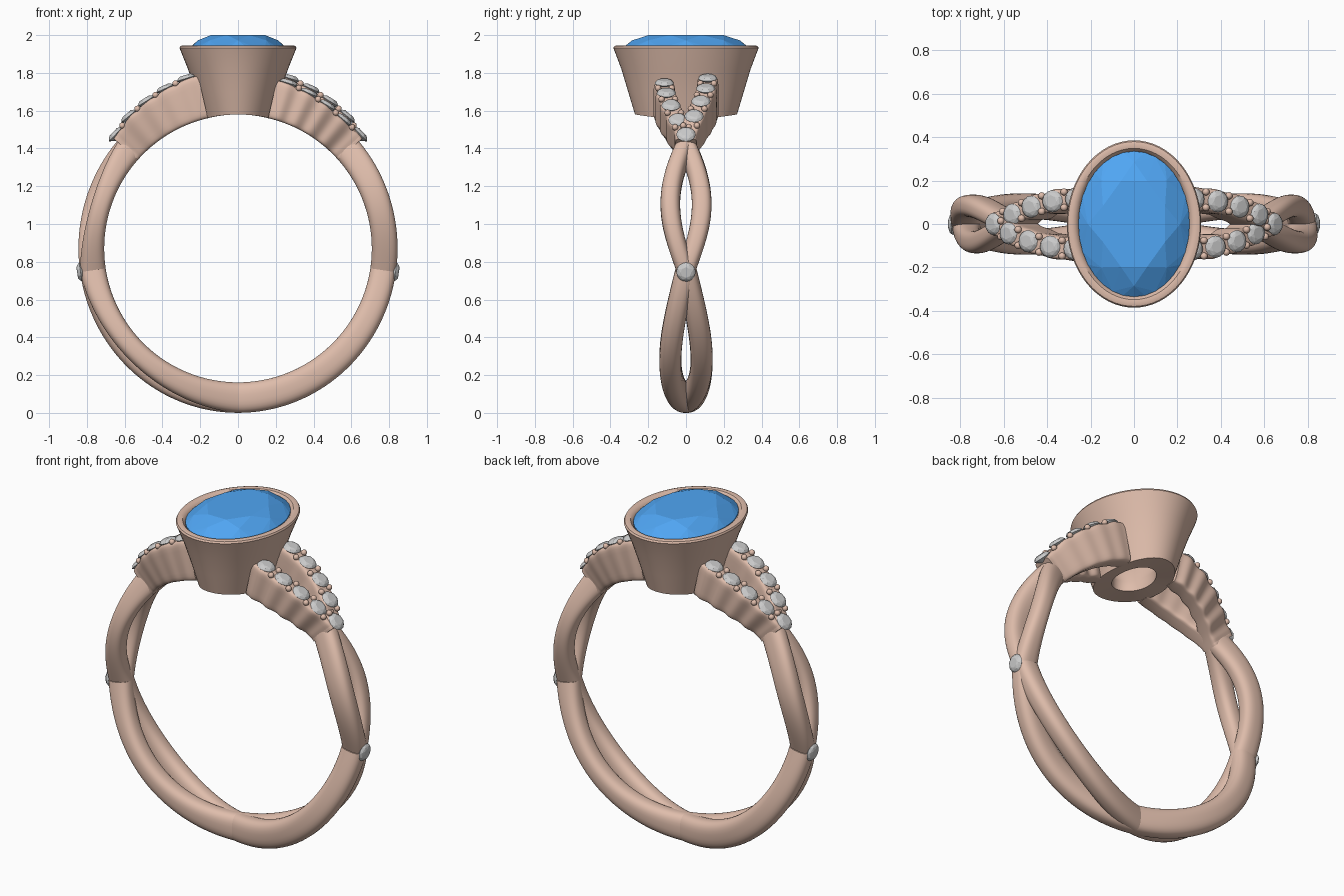
import bpy, bmesh, math
from mathutils import Matrix, Vector

if "Cube" in bpy.data.objects:
    bpy.data.objects.remove(bpy.data.objects["Cube"])

CZ = 0.87       # height of the finger-hole centre
RIN = 0.708     # finger-hole radius


def material(name, rgb):
    m = bpy.data.materials.new(name)
    m.diffuse_color = (*rgb, 1)
    m.use_nodes = True
    m.node_tree.nodes["Principled BSDF"].inputs["Base Color"].default_value = m.diffuse_color
    return m


GOLD = material("rose_gold", (0.74, 0.51, 0.41))
BLUE = material("blue_stone", (0.08, 0.38, 0.9))


def finish(name, bm, mat=None, smooth=None):
    bmesh.ops.recalc_face_normals(bm, faces=bm.faces)
    me = bpy.data.meshes.new(name)
    bm.to_mesh(me)
    bm.free()
    ob = bpy.data.objects.new(name, me)
    bpy.context.collection.objects.link(ob)
    if mat:
        me.materials.append(mat)
    if smooth:
        bpy.ops.object.select_all(action='DESELECT')
        bpy.context.view_layer.objects.active = ob
        ob.select_set(True)
        bpy.ops.object.shade_smooth_by_angle(angle=math.radians(smooth))
    return ob


def polar(phi, r, y, side):
    # side = 1 right half, -1 the same half turned 180 degrees about z
    a = math.radians(phi)
    return Vector((side * r * math.cos(a), side * y, CZ + r * math.sin(a)))


def loft(bm, rings, caps=True, closed=False):
    n = len(rings[0])
    last = len(rings) if closed else len(rings) - 1
    for i in range(last):
        a, b = rings[i], rings[(i + 1) % len(rings)]
        for k in range(n):
            bm.faces.new((a[k], a[(k + 1) % n], b[(k + 1) % n], b[k]))
    if caps:
        bm.faces.new(rings[0])
        bm.faces.new(rings[-1])


def sweep(name, phi0, phi1, shape, side, power, steps, nsec=28):
    """shape(t, phi) gives y centre, outer radius and half width."""
    bm = bmesh.new()
    rings = []
    for i in range(steps + 1):
        t = i / steps
        phi = phi0 + (phi1 - phi0) * t
        y, rout, hw = shape(t, phi)
        rc, hr = (RIN + rout) / 2, (rout - RIN) / 2
        ring = []
        for k in range(nsec):
            a = 2 * math.pi * (k + 0.5) / nsec
            c, s = math.cos(a), math.sin(a)
            c = math.copysign(abs(c) ** (2 / power), c)
            s = math.copysign(abs(s) ** (2 / power), s)
            ring.append(bm.verts.new(polar(phi, rc + hr * s, y + hw * c, side)))
        rings.append(ring)
    loft(bm, rings)
    return finish(name, bm, GOLD, 40)


def faceted(name, rings, mat=None, matrix=None):
    """Cut stone: convex hull of (rx, ry, z, count, half-step offset) rings."""
    bm = bmesh.new()
    for rx, ry, z, n, off in rings:
        for k in range(n):
            a = 2 * math.pi * (k + off) / n
            bm.verts.new((rx * math.cos(a), ry * math.sin(a), z))
    bmesh.ops.convex_hull(bm, input=bm.verts)
    if matrix:
        bm.transform(matrix)
    return finish(name, bm, mat)


def small_stone(name, phi, r, y, side):
    p = polar(phi, r, y, side)
    q = (polar(phi, 1, 0, side) - Vector((0, 0, CZ))).to_track_quat('Z', 'Y')
    s = 0.051
    faceted(name, [(0.55 * s, 0.55 * s, 0.018, 8, 0), (0.83 * s, 0.83 * s, 0.012, 8, 0.5),
                   (s, s, 0, 16, 0), (0.005, 0.005, -0.04, 4, 0)],
            None, Matrix.Translation(p) @ q.to_matrix().to_4x4())


def arm_y(phi):
    return 0.115 * math.sin(math.pi / 2 * max(0, min(1, (phi - 43) / 31)))


def arm_r(phi, sg):
    u = (phi - 43) / 30
    return 0.882 + 0.045 * u + 0.013 * sg * min(1, max(0, u * 4))


def outer_r(phi):
    return 0.845 + 0.025 * math.sin(math.radians(phi)) ** 2


CROSS = -8.5    # angle of the side crossing
for side, label in ((1, "right"), (-1, "left")):
    for sg, pos in ((-1, "near"), (1, "far")):
        # twisted shank strands, bowing apart between crossings
        for part, a, b, hw in (("lower", -90, CROSS, 0.058), ("upper", CROSS, 44, 0.052)):
            def strand(t, phi, hw=hw, sg=sg):
                bow = math.sin(math.pi * t)
                return sg * 0.083 * bow, outer_r(phi) - (0.035 * bow if sg > 0 else 0), hw
            sweep(f"{part}_strand_{pos}_{label}", a, b, strand, side, 2.6, 40)

        # shoulder arm, scalloped between stones on the near strand
        def arm(t, phi, sg=sg):
            dip = math.sin(math.pi * (phi - 43) / 7.5) ** 2
            depth = 0.012 if sg < 0 else 0.004
            return sg * arm_y(phi), arm_r(phi, sg) - 0.006 * dip, 0.057 - depth * dip
        sweep(f"shoulder_arm_{pos}_{label}", 41.5, 77, arm, side, 7, 60)

        # shoulder stones and the metal beads holding them
        beads = bmesh.new()
        for i in range(1, 5):
            phi = 43 + 7.5 * i
            small_stone(f"shoulder_stone_{pos}_{label}_{i}", phi,
                        arm_r(phi, sg) + 0.002, sg * arm_y(phi), side)
            for w in (-0.036, 0.036):
                p = polar(phi - 3.75, arm_r(phi - 3.75, sg), sg * arm_y(phi - 3.75) + w, side)
                bmesh.ops.create_icosphere(beads, subdivisions=2, radius=0.017,
                                           matrix=Matrix.Translation(p))
        finish(f"stone_beads_{pos}_{label}", beads, GOLD, 60)

    small_stone(f"shoulder_tip_stone_{label}", 43, 0.886, 0, side)
    small_stone(f"crossing_stone_{label}", CROSS, 0.843, 0, side)

# oval bezel cup, its underside following the finger hole
profile = [(0.18, 0.27, 1.58), (0.222, 0.306, 1.70), (0.265, 0.342, 1.82), (0.305, 0.38, 1.92),
           (0.309, 0.385, 1.932), (0.304, 0.379, 1.942), (0.29, 0.366, 1.946),
           (0.272, 0.348, 1.943), (0.258, 0.337, 1.93), (0.252, 0.33, 1.915),
           (0.23, 0.305, 1.88), (0.10, 0.145, 1.64), (0.10, 0.145, 1.58)]
bm = bmesh.new()
rings = []
for rx, ry, z in profile:
    ring = []
    for k in range(64):
        a = 2 * math.pi * k / 64
        x, y = rx * math.cos(a), ry * math.sin(a)
        drop = math.sqrt(0.71 ** 2 - x * x) - 0.71 if z < 1.6 else 0
        ring.append(bm.verts.new((x, y, z + drop)))
    rings.append(ring)
loft(bm, rings, caps=False, closed=True)
finish("bezel_cup", bm, GOLD, 35)

# large oval centre stone
faceted("centre_stone", [(0.155, 0.215, 2.0, 8, 0.5), (0.213, 0.285, 1.972, 8, 0),
                         (0.256, 0.335, 1.932, 32, 0), (0.256, 0.335, 1.92, 32, 0),
                         (0.15, 0.2, 1.80, 8, 0.5), (0.01, 0.02, 1.69, 4, 0)], BLUE)
